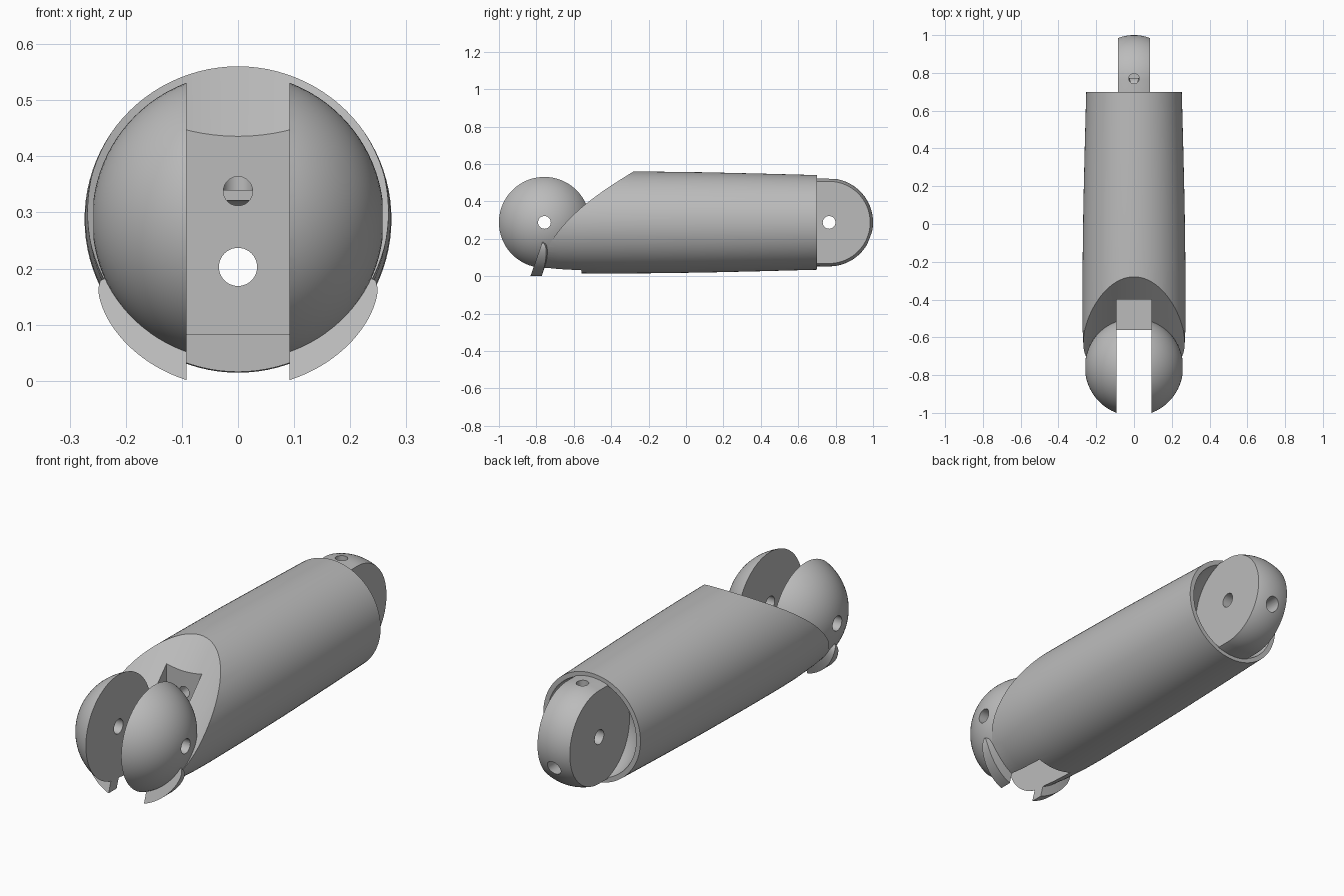
import bpy, bmesh, math
from mathutils import Matrix, Vector

if "Cube" in bpy.data.objects:
    bpy.data.objects.remove(bpy.data.objects["Cube"])

AXIS_Z = 0.288      # height of the long axis
FRONT_Y = -0.757    # front hinge
REAR_Y = 0.765      # rear hinge
SLOT = 0.092        # half width of the front slot

grey = bpy.data.materials.new("plain grey")
grey.use_nodes = True
grey.diffuse_color = (0.5, 0.5, 0.5, 1)
grey.node_tree.nodes["Principled BSDF"].inputs["Base Color"].default_value = (0.5, 0.5, 0.5, 1)


def finish(name, bm):
    bmesh.ops.remove_doubles(bm, verts=bm.verts, dist=1e-5)
    bmesh.ops.recalc_face_normals(bm, faces=bm.faces)
    mesh = bpy.data.meshes.new(name)
    bm.to_mesh(mesh)
    bm.free()
    mesh.materials.append(grey)
    obj = bpy.data.objects.new(name, mesh)
    bpy.context.collection.objects.link(obj)
    return obj


def lathe(name, profile, steps=96):
    """Spin (radius, y) points about the long axis."""
    bm = bmesh.new()
    vs = [bm.verts.new((r, y, AXIS_Z)) for r, y in profile]
    es = [bm.edges.new(pair) for pair in zip(vs, vs[1:])]
    bmesh.ops.spin(bm, geom=vs + es, cent=(0, 0, AXIS_Z), axis=(0, 1, 0),
                   angle=2 * math.pi, steps=steps)
    return finish(name, bm)


def arc(radius, y, start, end, n):
    angles = [math.radians(start + (end - start) * i / n) for i in range(n + 1)]
    return [(max(0, radius * math.sin(a)), y + radius * math.cos(a)) for a in angles]


def box(name, low, high):
    low, high = Vector(low), Vector(high)
    bm = bmesh.new()
    bmesh.ops.create_cube(bm, size=1, matrix=Matrix.Translation((low + high) / 2)
                          @ Matrix.Diagonal((*(high - low), 1)))
    return finish(name, bm)


def rod(name, start, end, radius, segments=40):
    start, end = Vector(start), Vector(end)
    turn = (end - start).to_track_quat('Z', 'Y').to_matrix().to_4x4()
    bm = bmesh.new()
    bmesh.ops.create_cone(bm, cap_ends=True, segments=segments, radius1=radius,
                          radius2=radius, depth=(end - start).length,
                          matrix=Matrix.Translation((start + end) / 2) @ turn)
    return finish(name, bm)


def combine(target, other, operation):
    bpy.context.view_layer.objects.active = target
    mod = target.modifiers.new("cut", 'BOOLEAN')
    mod.operation, mod.solver, mod.object = operation, 'EXACT', other
    bpy.ops.object.modifier_apply(modifier=mod.name)
    bpy.data.objects.remove(other)


# Tapered barrel with a scooped, slanted front
body = lathe("barrel", [(0, 0.70), (0.253, 0.70), (0.261, 0.4), (0.268, 0.1), (0.272, -0.2),
                        (0.2735, -0.45), (0.272, -0.56), (0.266, -0.68),
                        (0.2585, FRONT_Y), (0, FRONT_Y)])
slope = math.radians(46)
along = Vector((0, math.cos(slope), math.sin(slope)))
scoop_at = Vector((0, -0.28, 0.56)) + 0.54 * Vector((0, -along.z, along.y))
combine(body, rod("scoop", scoop_at - 2 * along, scoop_at + 2 * along, 0.54, 160), 'DIFFERENCE')

# Front hinge ball
combine(body, lathe("ball", arc(0.26, FRONT_Y, 0, 180, 48)), 'UNION')

# Rear socket and the domed tongue standing in it
combine(body, lathe("socket", arc(0.24, REAR_Y, 0, 180, 40)), 'DIFFERENCE')
tongue = lathe("tongue", [(0, 0.5), (0.234, 0.5)] + arc(0.235, REAR_Y, 90, 0, 28))
combine(tongue, box("slab", (-0.084, 0.4, -1), (0.084, 1.2, 1)), 'INTERSECT')
combine(body, tongue, 'UNION')

# Front slot, with a step at its inner end
combine(body, box("slot", (-SLOT, -1.2, -1), (SLOT, -0.56, 1)), 'DIFFERENCE')
combine(body, box("step", (-SLOT, -0.7, 0.083), (SLOT, -0.4, 1)), 'DIFFERENCE')

# Hinge pin holes and cord channels
for y in (FRONT_Y, REAR_Y):
    combine(body, rod("pin_hole", (-1, y, AXIS_Z), (1, y, AXIS_Z), 0.034), 'DIFFERENCE')
combine(body, rod("lower_channel", (0, -1.2, 0.203), (0, 1.2, 0.203), 0.034), 'DIFFERENCE')
combine(body, rod("upper_channel", (0, -0.6, 0.338), (0, 0.77, 0.338), 0.026), 'DIFFERENCE')
combine(body, rod("top_hole", (0, 0.77, 0.34), (0, 0.77, 0.8), 0.027), 'DIFFERENCE')


# Curved guide fins under the ball, thinning to a rounded tip
def guide_fin(name, side):
    bm = bmesh.new()
    rings, count = [], 24
    for i in range(count + 1):
        t = i / count
        a = math.radians(-78 + 54 * t)
        thin = math.sqrt(max(0.01, 1 - t ** 3))
        ring = []
        for r, back in ((0.25, 0), (0.30, 0), (0.30, 1), (0.25, 1)):
            if r > 0.28:
                r = 0.265 + 0.036 * thin
            z = AXIS_Z + r * math.sin(a)
            y = -0.832 + 0.35 * z + back * 0.06 * thin
            ring.append(bm.verts.new((side * r * math.cos(a), y, z)))
        rings.append(ring)
    for a, b in zip(rings, rings[1:]):
        for j in range(4):
            k = (j + 1) % 4
            bm.faces.new((a[j], a[k], b[k], b[j]))
    bm.faces.new(rings[0])
    bm.faces.new(rings[-1])
    fin = finish(name, bm)
    combine(fin, box("trim", (-SLOT, -1.2, -1), (SLOT, 0, 1)), 'DIFFERENCE')
    return fin


parts = [body, guide_fin("left_guide_fin", 1), guide_fin("right_guide_fin", -1)]

for obj in bpy.context.selected_objects:
    obj.select_set(False)
for obj in parts:
    obj.select_set(True)
bpy.context.view_layer.objects.active = body
bpy.ops.object.shade_smooth_by_angle(angle=math.radians(25))
